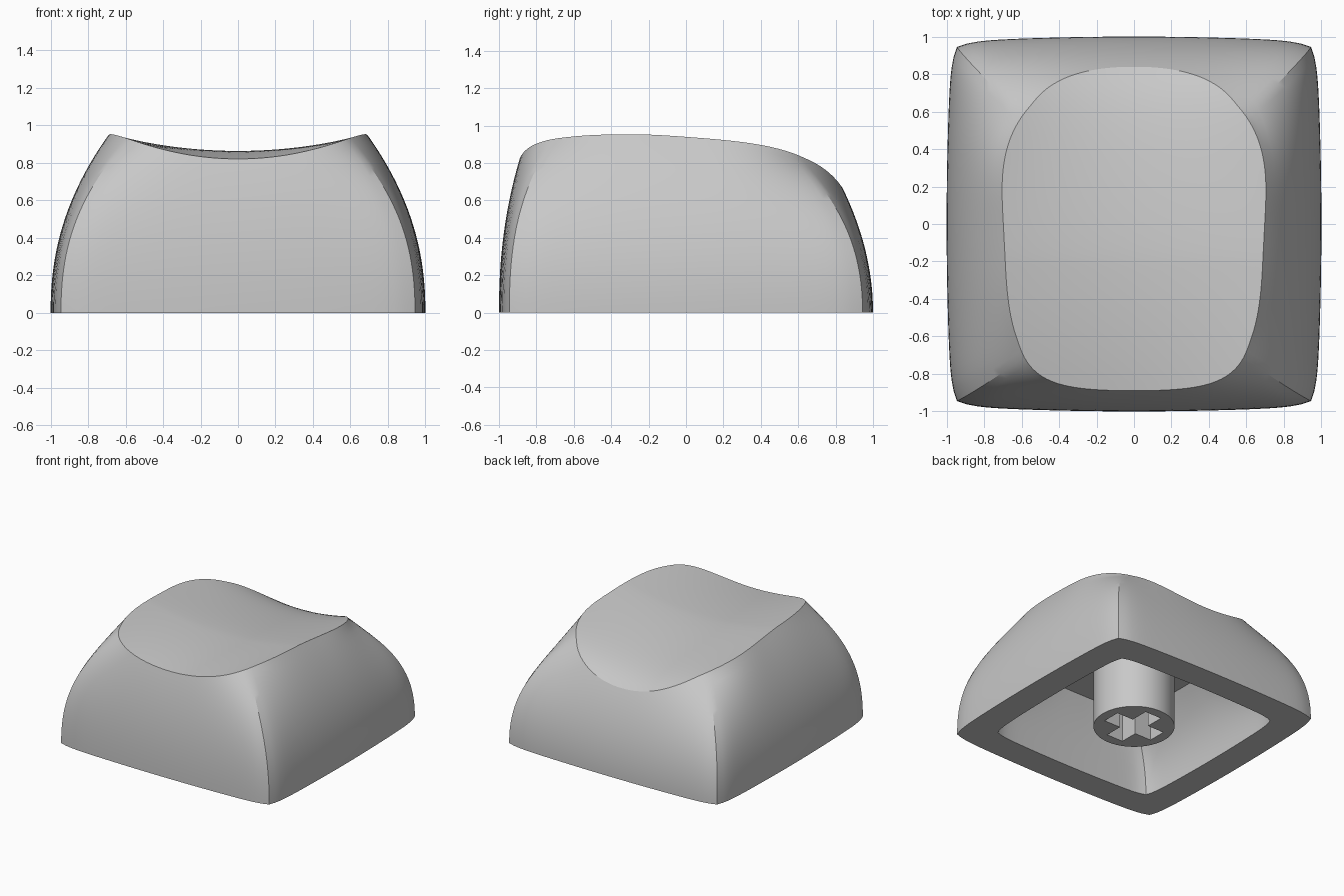
import bpy, bmesh, math

SEGMENTS = 160
if "Cube" in bpy.data.objects:
    bpy.data.objects.remove(bpy.data.objects["Cube"])

GREY = (0.58, 0.58, 0.58, 1)
plastic = bpy.data.materials.new("grey plastic")
plastic.use_nodes = True
plastic.diffuse_color = GREY
plastic.node_tree.nodes["Principled BSDF"].inputs["Base Color"].default_value = GREY


def finish(bm, name, angle):
    """Turn a bmesh into a shaded object."""
    bmesh.ops.recalc_face_normals(bm, faces=bm.faces)
    mesh = bpy.data.meshes.new(name)
    bm.to_mesh(mesh)
    bm.free()
    mesh.materials.append(plastic)
    obj = bpy.data.objects.new(name, mesh)
    bpy.context.collection.objects.link(obj)
    bpy.ops.object.select_all(action='DESELECT')
    obj.select_set(True)
    bpy.context.view_layer.objects.active = obj
    bpy.ops.object.shade_smooth_by_angle(angle=math.radians(angle))


def scoop(x, y):
    """Height of the dished top."""
    d = y + 0.2
    drop = 0.13 * d**1.5 + 0.047 * d**8 if d > 0 else 0.09 * d**2
    return 0.864 - drop + (0.18 + 0.15 * y * y) * x * x


def superellipse(c, s, n):
    return (abs(c)**n + abs(s)**n) ** (-1 / n)


def wall(a, z):
    """Point of the outer wall: a bowed square that rounds off with height."""
    c, s = math.cos(a), math.sin(a)
    big, small = max(abs(c), abs(s)), min(abs(c), abs(s))
    bowed = 2 / (big + math.sqrt(big**2 + 0.246 * small**2))
    square = (bowed + superellipse(c, s, 12)) / 2
    rounded = superellipse(c, s, 3.2 - 0.45 * s)
    t = min(z / (0.89 - 0.085 * s), 1) ** 3.5
    r = square + (rounded - square) * t
    half_x = 1 - 0.31 * (z / 0.95) ** 2.2
    half_y = 1 - 0.155 * (z / 0.65) ** 2 if s > 0 else 1 - 0.11 * (z / 0.82) ** 2.2
    return r * c * half_x, r * s * half_y


def rim_height(a):
    """Height where the wall meets the dished top."""
    low, high = 0.3, 1.1
    for _ in range(30):
        mid = (low + high) / 2
        if mid < scoop(*wall(a, mid)):
            low = mid
        else:
            high = mid
    return low


# Cap: ceiling, inner wall, bottom edge, outer wall and dish as one lofted skin
angles = [2 * math.pi * i / SEGMENTS for i in range(SEGMENTS)]
rims = [rim_height(a) for a in angles]
rings = []
for k in range(13):
    z = 0.58 * (1 - k / 12)
    pts = [wall(a, z / 0.63) for a in angles]
    rings.append([(0.77 * x, 0.77 * y, z) for x, y in pts])
for k in range(25):
    rings.append([(*wall(a, h * k / 24), h * k / 24) for a, h in zip(angles, rims)])
edge = rings[-1]
for k in range(1, 20):
    f = 1 - k / 20
    rings.append([(x * f, y * f, scoop(x * f, y * f)) for x, y, _ in edge])

bm = bmesh.new()
loops = [[bm.verts.new(p) for p in ring] for ring in rings]
for lower, upper in zip(loops, loops[1:]):
    for i in range(SEGMENTS):
        j = (i + 1) % SEGMENTS
        bm.faces.new((lower[i], lower[j], upper[j], upper[i]))
bm.faces.new(loops[0])
centre = bm.verts.new((0, 0, scoop(0, 0)))
for i in range(SEGMENTS):
    bm.faces.new((loops[-1][i], loops[-1][(i + 1) % SEGMENTS], centre))
finish(bm, "cap", 25)

# Stem: round post with a cross-shaped socket
L, H, DEPTH, RADIUS = 0.225, 0.075, 0.42, 0.305
quarter = [(L, -H), (L, H), (H, H)]
cross = []
for q in range(4):
    c, s = round(math.cos(q * math.pi / 2)), round(math.sin(q * math.pi / 2))
    cross += [(x * c - y * s, x * s + y * c) for x, y in quarter]
circle = [(RADIUS * math.cos(2 * math.pi * i / 64), RADIUS * math.sin(2 * math.pi * i / 64))
          for i in range(64)]

bm = bmesh.new()
mouth = []
for outline, top in ((circle, 0.6), (cross, DEPTH)):
    low = [bm.verts.new((x, y, 0)) for x, y in outline]
    high = [bm.verts.new((x, y, top)) for x, y in outline]
    for i in range(len(low)):
        j = (i + 1) % len(low)
        bm.faces.new((low[i], low[j], high[j], high[i]))
        mouth.append(bm.edges.get((low[i], low[j])))
    bm.faces.new(high)
bmesh.ops.triangle_fill(bm, edges=mouth, use_beauty=True)
finish(bm, "stem", 30)
